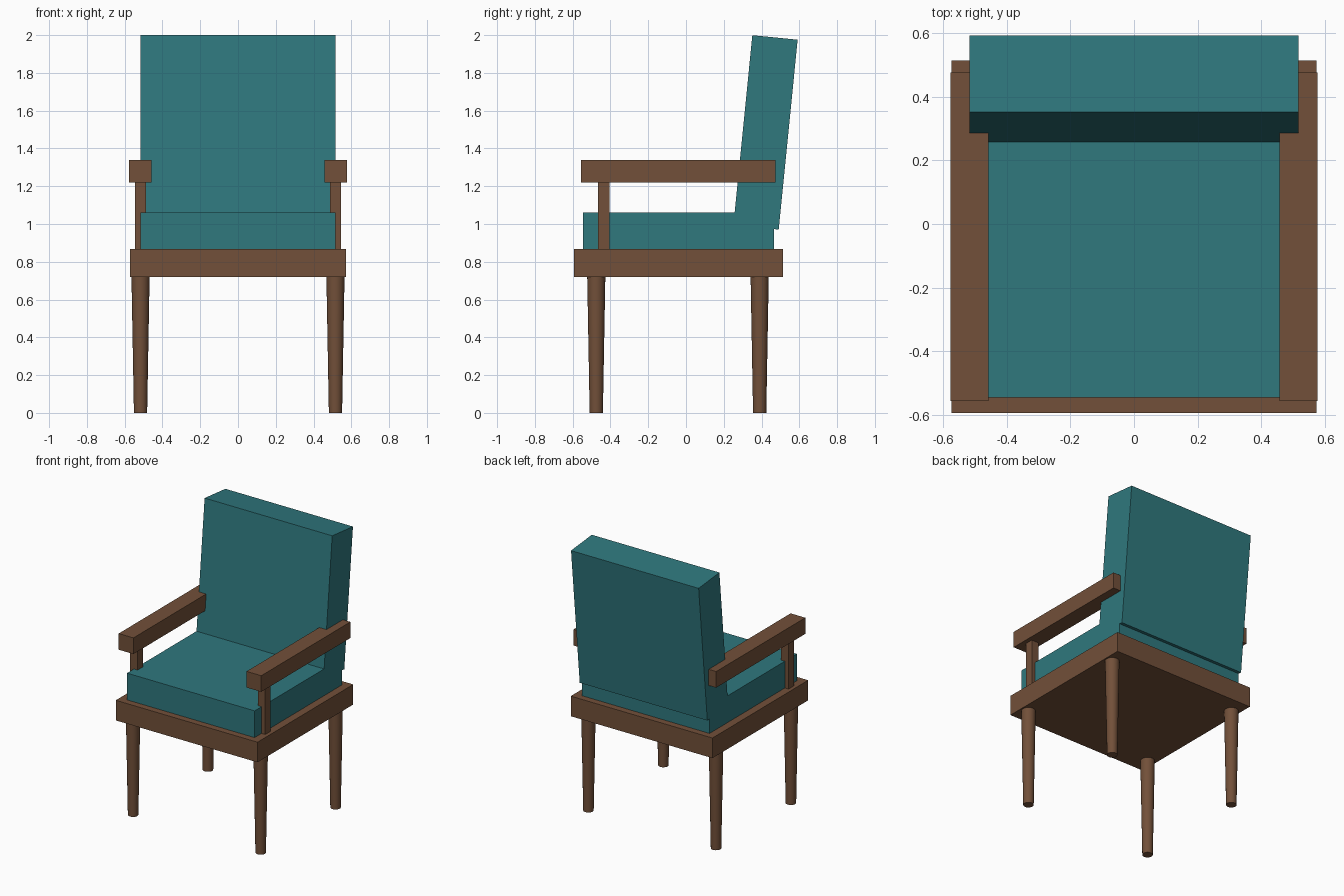
import bpy
import math

default = bpy.data.objects.get("Cube")
if default:
    bpy.data.objects.remove(default, do_unlink=True)


def make_material(name, rgb):
    mat = bpy.data.materials.new(name)
    mat.use_nodes = True
    color = (*rgb, 1.0)
    mat.diffuse_color = color
    mat.node_tree.nodes["Principled BSDF"].inputs["Base Color"].default_value = color
    return mat


teal = make_material("teal_fabric", (0.029, 0.188, 0.208))
wood = make_material("brown_wood", (0.168, 0.080, 0.041))


def box(name, mat, center, size, tilt=0.0):
    bpy.ops.mesh.primitive_cube_add(size=1, location=center)
    obj = bpy.context.object
    obj.name = name
    obj.scale = size
    bpy.ops.object.transform_apply(location=False, rotation=False, scale=True)
    obj.rotation_euler.x = tilt
    obj.data.materials.append(mat)
    return obj


def leg(name, x, y):
    height = 0.72
    bpy.ops.mesh.primitive_cone_add(vertices=24, radius1=0.035, radius2=0.048,
                                    depth=height, location=(x, y, height / 2))
    obj = bpy.context.object
    obj.name = name
    obj.data.materials.append(wood)
    bpy.ops.object.shade_smooth_by_angle(angle=math.radians(40))


# Seat frame and upholstery
box("seat_frame", wood, (0, -0.04, 0.793), (1.146, 1.106, 0.147))
box("seat_cushion", teal, (0, -0.04, 0.964), (1.032, 1.01, 0.196))
box("backrest", teal, (0, 0.421, 1.485), (1.032, 0.241, 1.01), math.radians(-5.7))

# Mirrored legs, arm posts and armrests
for side, s in (("left", 1), ("right", -1)):
    leg(f"front_leg_{side}", s * 0.516, -0.475)
    leg(f"back_leg_{side}", s * 0.516, 0.39)
    box(f"arm_post_{side}", wood, (s * 0.516, -0.435, 1.044), (0.06, 0.06, 0.36))
    box(f"armrest_{side}", wood, (s * 0.517, -0.04, 1.28), (0.119, 1.03, 0.118))
